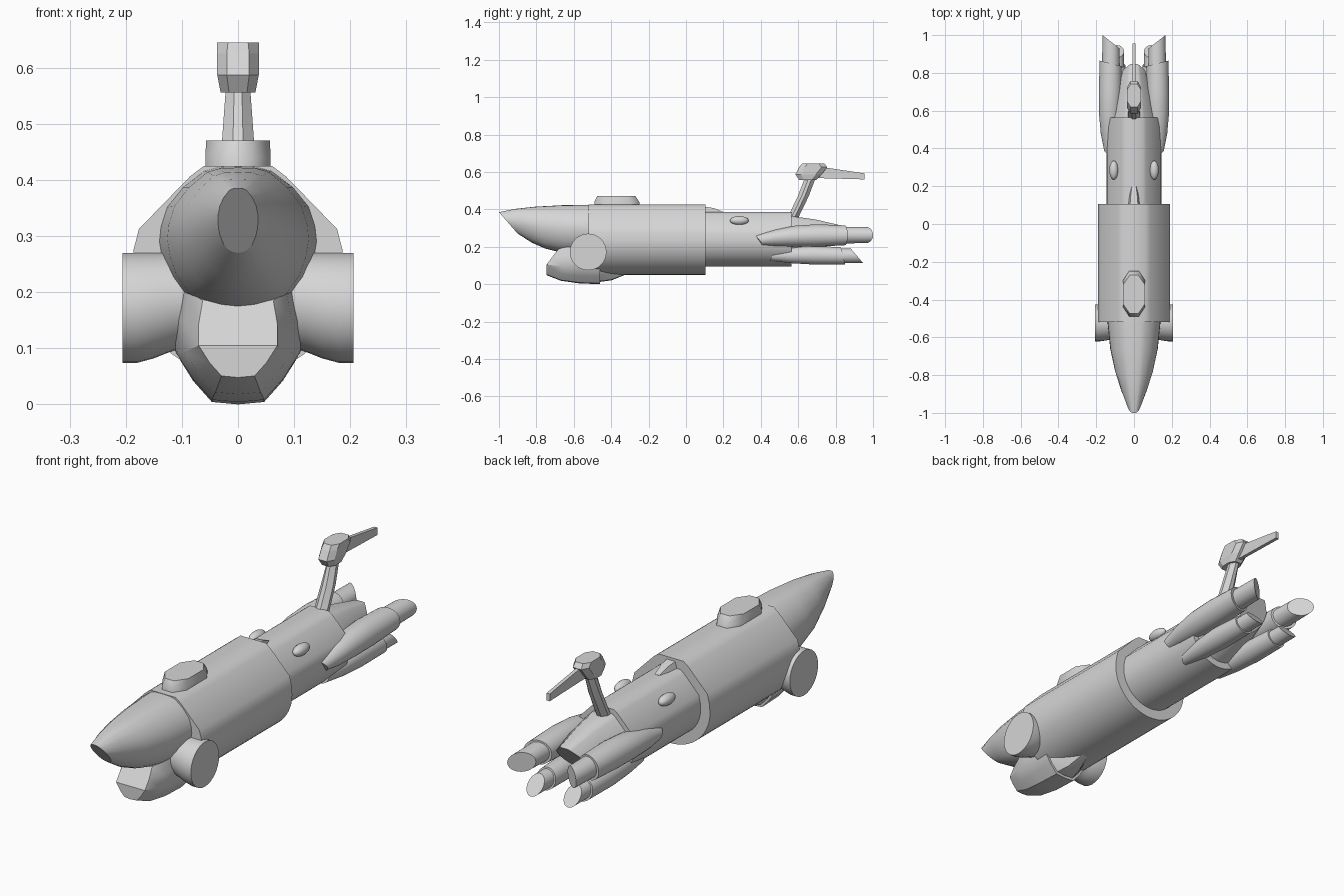
import bpy, bmesh, math
from mathutils import Matrix

if "Cube" in bpy.data.objects:
    bpy.data.objects.remove(bpy.data.objects["Cube"])

grey = bpy.data.materials.new("hull_grey")
grey.use_nodes = True
colour = (0.67, 0.67, 0.67, 1)
grey.diffuse_color = colour
grey.node_tree.nodes["Principled BSDF"].inputs["Base Color"].default_value = colour


def finish(name, bm, smooth=40):
    bmesh.ops.recalc_face_normals(bm, faces=bm.faces)
    mesh = bpy.data.meshes.new(name)
    bm.to_mesh(mesh)
    bm.free()
    mesh.materials.append(grey)
    obj = bpy.data.objects.new(name, mesh)
    bpy.context.collection.objects.link(obj)
    if smooth:
        bpy.ops.object.select_all(action='DESELECT')
        obj.select_set(True)
        bpy.context.view_layer.objects.active = obj
        bpy.ops.object.shade_smooth_by_angle(angle=math.radians(smooth))


def skin(name, rings, smooth=40, crease=()):
    """Join rings of points into a capped skin; crease splits the first cap."""
    bm = bmesh.new()
    loops = [[bm.verts.new(p) for p in ring] for ring in rings]
    n = len(loops[0])
    for a, b in zip(loops, loops[1:]):
        for i in range(n):
            j = (i + 1) % n
            bm.faces.new((a[i], a[j], b[j], b[i]))
    for cap in (loops[0], loops[-1]):
        for edge in bm.faces.new(cap).edges:
            edge.smooth = False
    if crease:
        ends = [loops[0][i] for i in crease]
        bmesh.ops.connect_verts(bm, verts=ends)
    finish(name, bm, smooth)


def loft_rings(profile, sections, side=1):
    """Section: y, centre x, half width, bottom, top, lean over x, lean over z."""
    rings = []
    for y, cx, rx, bottom, top, lean_x, lean_z in sections:
        cz, rz = (top + bottom) / 2, (top - bottom) / 2
        rings.append([(side * (cx + u * rx), y + lean_x * u * rx + lean_z * v * rz,
                       cz + v * rz) for u, v in profile])
    return rings


def loft(name, profile, sections, side=1, smooth=40):
    skin(name, loft_rings(profile, sections, side), smooth)


def mirrored(half):
    """Close a right-hand half profile that runs from top to bottom."""
    return half + [(-u, v) for u, v in reversed(half) if u > 0]


def arc(start, end, count):
    angles = [math.radians(start + (end - start) * i / count) for i in range(count + 1)]
    return [(math.cos(a), math.sin(a)) for a in angles]


circle = arc(0, 360, 32)[:-1]

# Main hull: chamfered roof above a round belly
belly = [(u, v * 0.98 - 0.02) for u, v in arc(0, -90, 14)][:-1] + [(0, -1)]
hull_profile = mirrored([(0.32, 1), (0.45, 0.9), (0.93, 0.4), (0.98, 0.2)] + belly)
loft("main_hull", hull_profile,
     [(-0.52, 0, 0.19, 0.05, 0.425, 0, 0), (0.105, 0, 0.19, 0.05, 0.425, 0, 0)])

# Nose with a slanted tip
nose_profile = mirrored([(0, 1), (0.25, 0.99), (0.43, 0.94), (0.7, 0.72), (0.9, 0.46), (0.98, 0.2),
                         (1, 0), (0.96, -0.25), (0.87, -0.5), (0.7, -0.75),
                         (0.5, -0.89), (0.25, -0.97), (0, -1)])
loft("nose", nose_profile, [
    (-0.95, 0, 0.036, 0.27, 0.385, 0, -0.87),
    (-0.87, 0, 0.07, 0.222, 0.402, 0, -0.5),
    (-0.78, 0, 0.1, 0.19, 0.414, 0, -0.25),
    (-0.66, 0, 0.126, 0.167, 0.422, 0, 0),
    (-0.5, 0, 0.142, 0.155, 0.424, 0, 0)])

# Chin pod: upright lower face, upper face leaning back under the nose
pod_profile = mirrored([(0.9, 1), (1, 0.4), (1, -0.17), (0.72, -0.62), (0.42, -0.96), (0, -1)])
pod_rings = loft_rings(pod_profile, [
    (-0.745, 0, 0.07, 0.048, 0.185, 0, 0),
    (-0.66, 0, 0.096, 0.018, 0.2, 0, 0.1),
    (-0.57, 0, 0.111, 0.004, 0.22, 0, 0),
    (-0.46, 0, 0.111, 0, 0.22, 0, 0)])
pod_rings[0] = [(x, y + max(0, z - 0.105) * 0.75, z) for x, y, z in pod_rings[0]]
skin("chin_pod", pod_rings, 35, crease=(2, 8))
loft("chin_pod_tail", pod_profile, [
    (-0.46, 0, 0.1, 0.012, 0.2, 0, 0),
    (-0.4, 0, 0.07, 0.02, 0.2, 0, 0),
    (-0.32, 0, 0.03, 0.052, 0.2, 0, 0)], smooth=30)

# Rear hull, tail cone with an undercut end, and roof fairing
loft("rear_hull", hull_profile,
     [(0.08, 0, 0.145, 0.095, 0.385, 0, 0), (0.565, 0, 0.145, 0.095, 0.385, 0, 0)])
loft("tail_cone", hull_profile, [
    (0.55, 0, 0.125, 0.12, 0.366, 0, 0),
    (0.67, 0, 0.1, 0.15, 0.345, 0, 0.25),
    (0.795, 0, 0.062, 0.19, 0.31, 0, 0.85)])
loft("roof_fairing", mirrored([(0.6, 1), (1, -1)]), [
    (0.09, 0, 0.036, 0.37, 0.416, 0, 0),
    (0.15, 0, 0.029, 0.37, 0.406, 0, 0),
    (0.2, 0, 0.018, 0.37, 0.386, 0, 0)])

for side, label in ((1, "left"), (-1, "right")):
    # Side drum, narrowing underneath towards the hull
    skin(label + "_side_drum", [[(side * x, -0.523 + u * r, 0.27 - r + v * r) for u, v in circle]
                                for x, r in ((0.08, 0.082), (0.12, 0.088),
                                             (0.15, 0.094), (0.18, 0.098), (0.206, 0.098))])
    # Blister on the rear hull
    bm = bmesh.new()
    bmesh.ops.create_uvsphere(bm, u_segments=20, v_segments=12, radius=1)
    bm.transform(Matrix.Translation((side * 0.107, 0.285, 0.34))
                 @ Matrix.Diagonal((0.024, 0.05, 0.024, 1)))
    finish(label + "_blister", bm)
    # Upper engine
    loft(label + "_upper_engine", circle, [
        (0.385, 0.125, 0.034, 0.207, 0.262, 0.25, -0.7),
        (0.48, 0.128, 0.048, 0.202, 0.292, 0, 0),
        (0.58, 0.127, 0.058, 0.2, 0.312, 0, 0),
        (0.7, 0.125, 0.061, 0.2, 0.32, 0, 0),
        (0.85, 0.124, 0.058, 0.208, 0.314, 0.25, 0)], side)
    loft(label + "_upper_nozzle", circle, [
        (0.83, 0.122, 0.047, 0.217, 0.307, 0, 0),
        (0.965, 0.122, 0.045, 0.22, 0.305, 0.78, 0)], side)
    # Lower engine
    loft(label + "_lower_engine", circle, [
        (0.462, 0.09, 0.028, 0.125, 0.18, 0, 0.5),
        (0.56, 0.09, 0.042, 0.112, 0.197, 0, 0),
        (0.68, 0.09, 0.05, 0.105, 0.205, 0, 0),
        (0.84, 0.09, 0.045, 0.105, 0.197, 0, -0.25)], side)
    loft(label + "_lower_nozzle", circle, [
        (0.81, 0.09, 0.038, 0.113, 0.19, 0, 0),
        (0.914, 0.09, 0.037, 0.113, 0.19, 0, -0.85)], side)


def long_octagon(y0, y1, half, tip, z, cut):
    corner = [(tip, y0), (half, y0 + cut), (half, y1 - cut), (tip, y1)]
    return [(x, y, z) for x, y in mirrored(corner)]


# Roof turret
skin("roof_turret", [long_octagon(-0.49, -0.245, 0.058, 0.025, 0.41, 0.05),
                     long_octagon(-0.49, -0.25, 0.058, 0.025, 0.44, 0.05),
                     long_octagon(-0.475, -0.27, 0.057, 0.022, 0.47, 0.05)], 60)

# Mast leaning back, with a narrow leading edge
mast_rings = []
for y, z, half in ((0.54, 0.35, 0.033), (0.598, 0.47, 0.03), (0.638, 0.575, 0.022)):
    outline = mirrored([(0.3, 0), (0.95, 0.35), (0.95, 0.65), (0.3, 1)])
    mast_rings.append([(u * half, y + v * 0.058, z) for u, v in outline])
skin("mast", mast_rings, 30)

# Mast head and trailing blade
skin("mast_head", [long_octagon(0.605, 0.695, 0.031, 0.016, 0.556, 0.025),
                   long_octagon(0.585, 0.725, 0.037, 0.02, 0.587, 0.03),
                   long_octagon(0.605, 0.755, 0.037, 0.02, 0.625, 0.03),
                   long_octagon(0.62, 0.74, 0.037, 0.018, 0.645, 0.03)], 0)
blade = [(0.67, 0.568), (0.7, 0.63), (0.955, 0.592), (0.955, 0.56)]
skin("mast_blade", [[(x, y, z) for y, z in blade] for x in (-0.008, 0.008)], 0)
